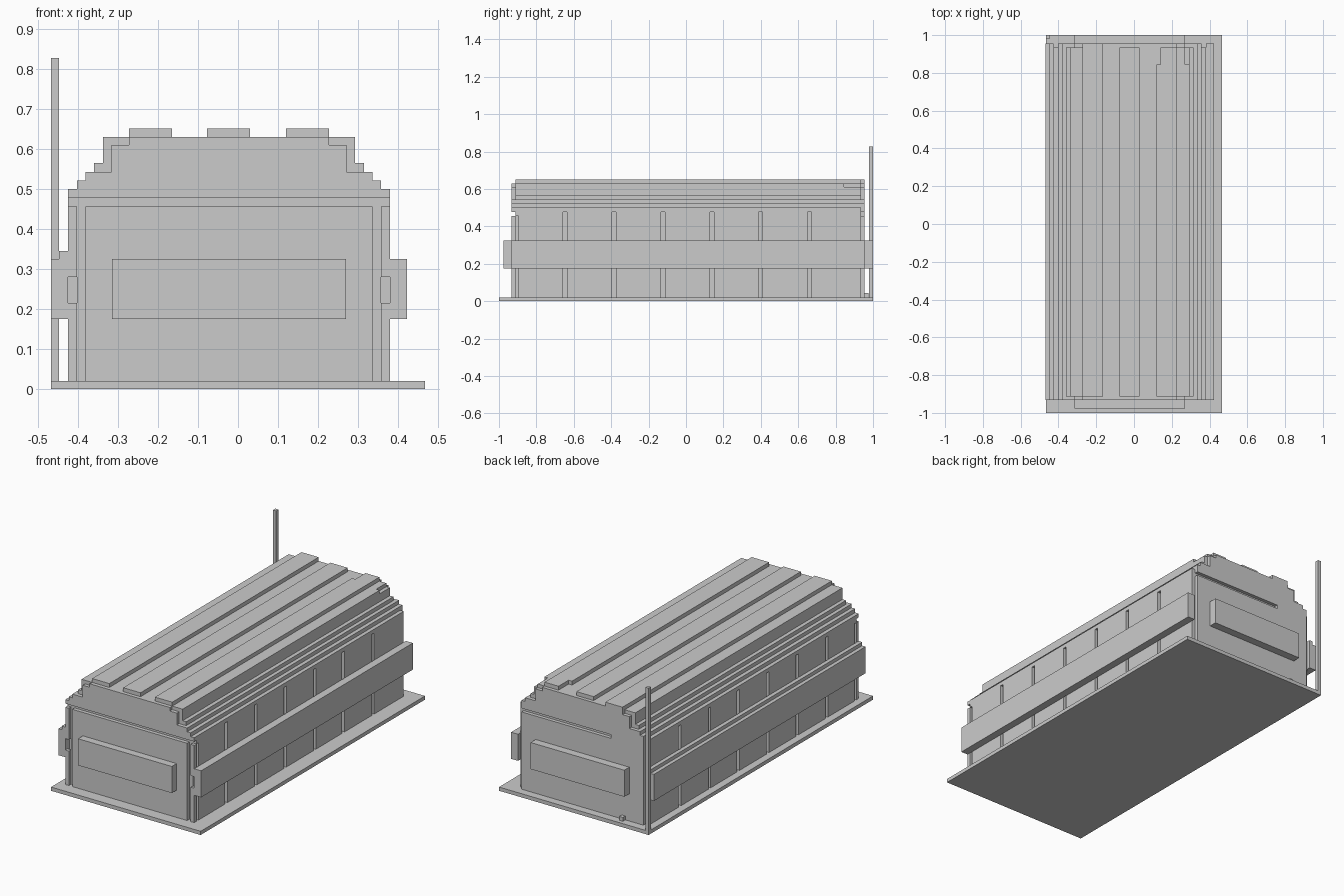
import bpy, bmesh

CX = -0.0225   # the body sits slightly left of the base plate centre


def finish(name, bm):
    bmesh.ops.recalc_face_normals(bm, faces=bm.faces)
    me = bpy.data.meshes.new(name)
    bm.to_mesh(me)
    bm.free()
    ob = bpy.data.objects.new(name, me)
    bpy.context.collection.objects.link(ob)
    return ob


def box(name, x0, x1, y0, y1, z0, z1):
    bm = bmesh.new()
    bmesh.ops.create_cube(bm, size=1)
    for v in bm.verts:
        v.co.x = x0 if v.co.x < 0 else x1
        v.co.y = y0 if v.co.y < 0 else y1
        v.co.z = z0 if v.co.z < 0 else z1
    return finish(name, bm)


def pair(name, x0, x1, *rest):
    # right-hand box plus its mirror about the body centre
    box(name + "_right", x0, x1, *rest)
    box(name + "_left", 2 * CX - x1, 2 * CX - x0, *rest)


def extrude(name, half, y0, y1):
    # symmetric x-z profile given by its right half, extruded along y
    pts = half + [(2 * CX - x, z) for x, z in reversed(half)]
    bm = bmesh.new()
    face = bm.faces.new([bm.verts.new((x, y0, z)) for x, z in pts])
    ext = bmesh.ops.extrude_face_region(bm, geom=[face])["geom"]
    for v in ext:
        if isinstance(v, bmesh.types.BMVert):
            v.co.y = y1
    return finish(name, bm)


# base plate and antenna pole
box("base_plate", -0.467, 0.467, -1, 1, 0, 0.021)
box("corner_pole", -0.467, -0.447, 0.979, 1, 0.021, 0.828)
box("base_stud", -0.29, -0.268, 0.955, 0.977, 0.021, 0.043)

# body core with stepped roof
extrude("body_and_roof", [
    (0.358, 0.021), (0.358, 0.522),
    (0.336, 0.522), (0.336, 0.543), (0.315, 0.543), (0.315, 0.565),
    (0.293, 0.565), (0.293, 0.61), (0.271, 0.61), (0.271, 0.63)], -0.912, 0.935)
box("roof_shoulder_right", 0.271, 0.293, -0.912, 0.845, 0.61, 0.63)
box("roof_shoulder_left", -0.338, -0.316, -0.912, 0.935, 0.61, 0.63)

# outer wall panels separated by narrow grooves, under a continuous top rail
grooves = (-0.905, -0.647, -0.385, -0.123, 0.14, 0.397, 0.661)
for i, y in enumerate(grooves):
    y1 = grooves[i + 1] - 0.0107 if i < 6 else 0.935
    pair("wall_panel_%d" % i, 0.358, 0.38, y + 0.0107, y1, 0.021, 0.478)
pair("wall_top", 0.358, 0.38, -0.912, 0.935, 0.478, 0.5)
pair("corner_groove_cap", 0.358, 0.38, -0.912, -0.894, 0.457, 0.478)

# gable ends
gable = [(0.38, 0.478), (0.38, 0.5), (0.358, 0.5), (0.358, 0.522), (0.336, 0.522),
         (0.336, 0.543), (0.271, 0.543), (0.271, 0.61), (0.228, 0.61), (0.228, 0.63)]
extrude("front_gable", gable, -0.933, -0.912)
extrude("back_gable", [(0.358, 0.478), (0.358, 0.5)] + gable[3:], 0.935, 0.955)

# raised roof strips, the right one jogs at the back
box("roof_strip_left", -0.272, -0.165, -0.912, 0.955, 0.63, 0.652)
box("roof_strip_middle", -0.078, 0.03, -0.912, 0.935, 0.63, 0.652)
box("roof_strip_right", 0.12, 0.228, -0.912, 0.845, 0.63, 0.652)
box("roof_strip_right_end", 0.141, 0.228, 0.845, 0.935, 0.63, 0.652)

# front panel, back panel with a slot, and the thick plates on them
box("front_panel", -0.381, 0.336, -0.933, -0.912, 0.021, 0.457)
box("back_panel", -0.403, 0.358, 0.935, 0.955, 0.021, 0.457)
box("back_slot_end", -0.403, -0.2, 0.935, 0.955, 0.457, 0.478)
box("front_plate", -0.315, 0.27, -0.976, -0.933, 0.175, 0.325)
box("back_plate", -0.315, 0.27, 0.955, 1.0, 0.175, 0.325)

# front corner posts, interrupted behind the rails
pair("front_post_lower", 0.358, 0.38, -0.933, -0.912, 0.021, 0.215)
pair("front_post_upper", 0.358, 0.38, -0.933, -0.912, 0.28, 0.457)

# side rails
pair("side_rail", 0.38, 0.423, -0.933, 0.955, 0.175, 0.325)
box("left_rail_ridge", -0.447, -0.425, -0.933, 0.955, 0.325, 0.345)
